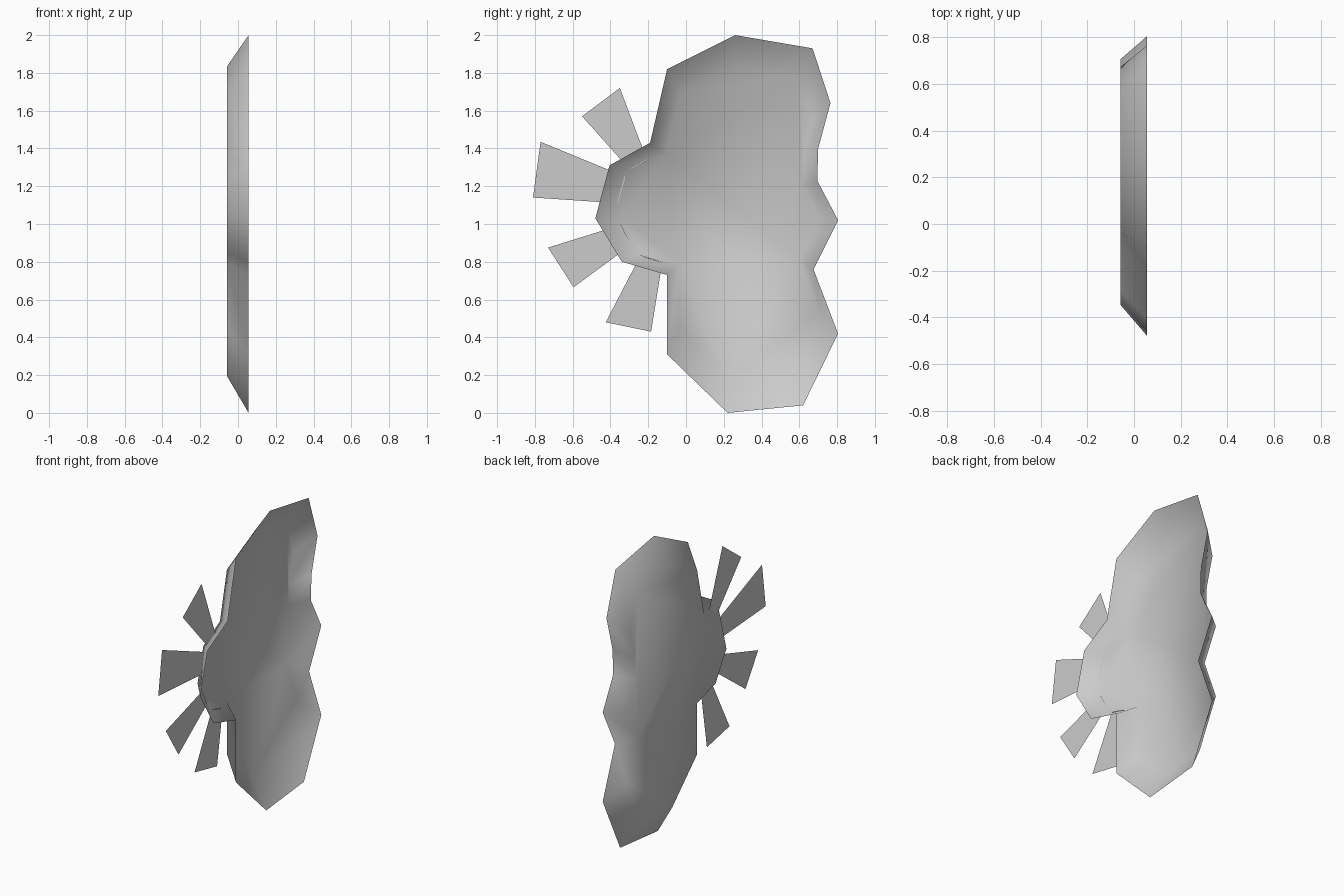
import bpy
import bmesh

cube = bpy.data.objects.get("Cube")
if cube:
    bpy.data.objects.remove(cube)

grey = bpy.data.materials.new("light grey")
grey.use_nodes = True
colour = (0.6, 0.6, 0.6, 1)
grey.diffuse_color = colour
grey.node_tree.nodes["Principled BSDF"].inputs["Base Color"].default_value = colour


def finish(name, bm):
    mesh = bpy.data.meshes.new(name)
    bm.to_mesh(mesh)
    bm.free()
    mesh.materials.append(grey)
    obj = bpy.data.objects.new(name, mesh)
    bpy.context.collection.objects.link(obj)
    return obj


# Cloud outline (y, z)
outline = [(0.26, 2.0), (0.67, 1.93), (0.765, 1.64), (0.70, 1.40), (0.695, 1.23),
           (0.805, 1.02), (0.675, 0.76), (0.805, 0.42), (0.62, 0.04), (0.22, 0.0),
           (-0.10, 0.31), (-0.10, 0.73), (-0.34, 0.80), (-0.48, 1.03),
           (-0.405, 1.31), (-0.19, 1.43), (-0.10, 1.82)]
RIM_X, BACK_X = 0.056, -0.058
CENTRE_Y, CENTRE_Z, TAPER = 0.26, 1.08, 0.82

# Cloud shell: open on the left side, tapering to a smaller closed face
bm = bmesh.new()
rim = [bm.verts.new((RIM_X, y, z)) for y, z in outline]
back = [bm.verts.new((BACK_X, CENTRE_Y + (y - CENTRE_Y) * TAPER,
                      CENTRE_Z + (z - CENTRE_Z) * TAPER)) for y, z in outline]
count = len(outline)
for i in range(count):
    j = (i + 1) % count
    bm.faces.new((rim[i], rim[j], back[j], back[i]))
bm.faces.new(back)
bmesh.ops.recalc_face_normals(bm, faces=bm.faces)
for face in bm.faces:
    face.smooth = True
finish("cloud_shell", bm)

# Sun rays: flat blades passing through the cloud wall
rays = [
    [(-0.55, 1.57), (-0.35, 1.72), (-0.205, 1.335), (-0.30, 1.29)],
    [(-0.81, 1.14), (-0.77, 1.435), (-0.32, 1.25), (-0.36, 1.11)],
    [(-0.595, 0.665), (-0.73, 0.875), (-0.345, 0.995), (-0.29, 0.89)],
    [(-0.185, 0.43), (-0.425, 0.48), (-0.24, 0.835), (-0.125, 0.80)],
]
for number, corners in enumerate(rays, 1):
    bm = bmesh.new()
    bm.faces.new([bm.verts.new((-0.026, y, z)) for y, z in reversed(corners)])
    finish(f"sun_ray_{number}", bm)
